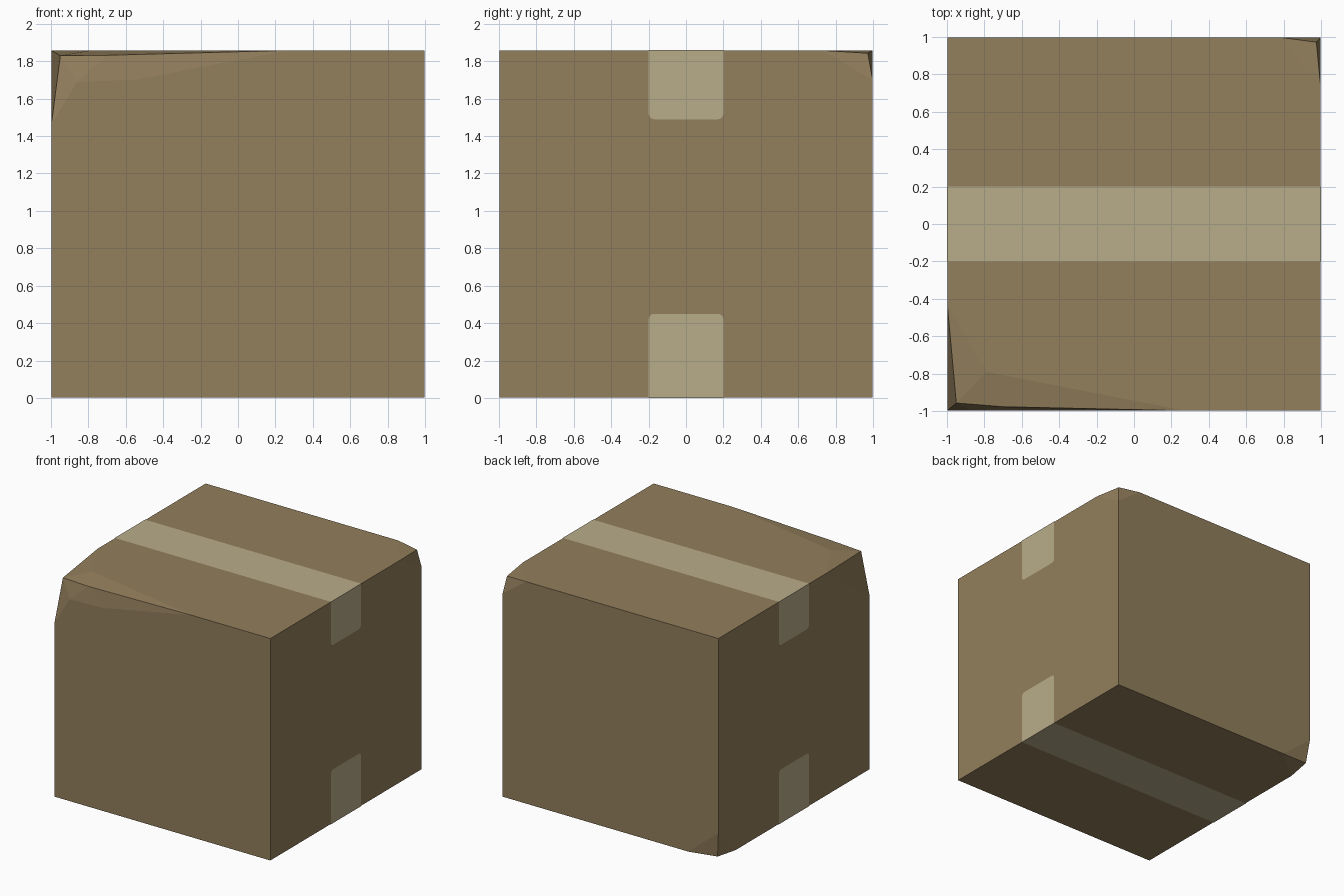
import bpy, bmesh, math

if "Cube" in bpy.data.objects:
    bpy.data.objects.remove(bpy.data.objects["Cube"])

H, TOP, GAP = 0.998, 1.858, 0.002   # box sits a hair inside the tape


def material(name, rgb):
    m = bpy.data.materials.new(name)
    m.diffuse_color = (*rgb, 1)
    m.use_nodes = True
    m.node_tree.nodes["Principled BSDF"].inputs["Base Color"].default_value = m.diffuse_color
    return m


def build(name, faces, mat):
    """Mesh from polygons given as coordinate lists; shared corners are welded."""
    bm = bmesh.new()
    for f in faces:
        bm.faces.new([bm.verts.new(p) for p in f])
    bmesh.ops.remove_doubles(bm, verts=bm.verts[:], dist=1e-5)
    bm.normal_update()
    me = bpy.data.meshes.new(name)
    bmesh.ops.recalc_face_normals(bm, faces=bm.faces[:])
    bm.to_mesh(me)
    bm.free()
    me.materials.append(mat)
    ob = bpy.data.objects.new(name, me)
    bpy.context.collection.objects.link(ob)
    return ob


card = material("cardboard brown", (0.288, 0.209, 0.107))
tape = material("pale tape", (0.485, 0.413, 0.254))

# plain box corners
B00, B10, B11 = (-H, -H, GAP), (H, -H, GAP), (H, H, GAP)
T10, T01 = (H, -H, TOP), (-H, H, TOP)

# big crumple, front left top: apex, ends on the three edges, fold points
A, M = (-0.95, -0.957, 1.83), (-0.70, -0.977, 1.832)
L, V, E = (-H, -0.43, TOP), (-H, -H, 1.46), (0.27, -H, TOP)
F1, F2, T = (-0.86, -H, 1.69), (-0.55, -H, 1.70), (-0.79, -0.79, TOP)

# small dent, back right top
Ra, Rx, Ry, Rz = (0.975, 0.972, 1.843), (0.78, H, TOP), (H, 0.73, TOP), (H, H, 1.70)

# small dent, back left bottom
Da, Dx, Dy, Dz = (-0.975, 0.975, 0.02), (-0.72, H, GAP), (-H, 0.77, GAP), (-H, H, 0.23)


def dent(a, x, y, z):
    return [[a, x, y], [a, y, z], [a, z, x]]


# cardboard box
build("cardboard_box", [
    [B00, B10, T10, E, F2, F1, V],            # front
    [B10, B11, Rz, Ry, T10],                  # right
    [B11, Dx, Dz, T01, Rx, Rz],               # back
    [B00, V, L, T01, Dz, Dy],                 # left
    [L, T, E, T10, Ry, Rx, T01],              # top
    [B00, Dy, Dx, B11, B10],                  # bottom
    [V, F1, A], [F1, F2, M], [F1, M, A], [F2, E, M],
    [L, A, T], [T, A, M], [T, M, E], [L, V, A],
] + dent(Ra, Rx, Ry, Rz) + dent(Da, Dx, Dy, Dz), card)


# tape strip wrapped over an edge pair, with rounded ends on the sides
def tape_strip(name, z_face, z_end, w=0.2, r=0.03):
    s = 1 if z_face > z_end else -1
    outline = [(-w, z_face)]
    for c, a0 in ((-1, math.pi), (1, 1.5 * math.pi)):
        for i in range(5):
            a = a0 + i * math.pi / 8
            outline.append((c * (w - r) + r * math.cos(a),
                            z_end + s * (r + r * math.sin(a))))
    outline.append((w, z_face))
    faces = [[(x, y, z) for y, z in outline] for x in (-1, 1)]
    faces.append([(-1, -w, z_face), (1, -w, z_face), (1, w, z_face), (-1, w, z_face)])
    ob = build(name, faces, tape)
    # the sheet is open, so make every face look away from the box centre
    bm = bmesh.new()
    bm.from_mesh(ob.data)
    bm.normal_update()
    for f in bm.faces:
        c = f.calc_center_median()
        if f.normal.x * c.x + f.normal.z * (c.z - 0.93) < 0:
            f.normal_flip()
    bm.to_mesh(ob.data)
    bm.free()


tape_strip("top_tape", 1.86, 1.49)
tape_strip("bottom_tape", 0.0, 0.45)
